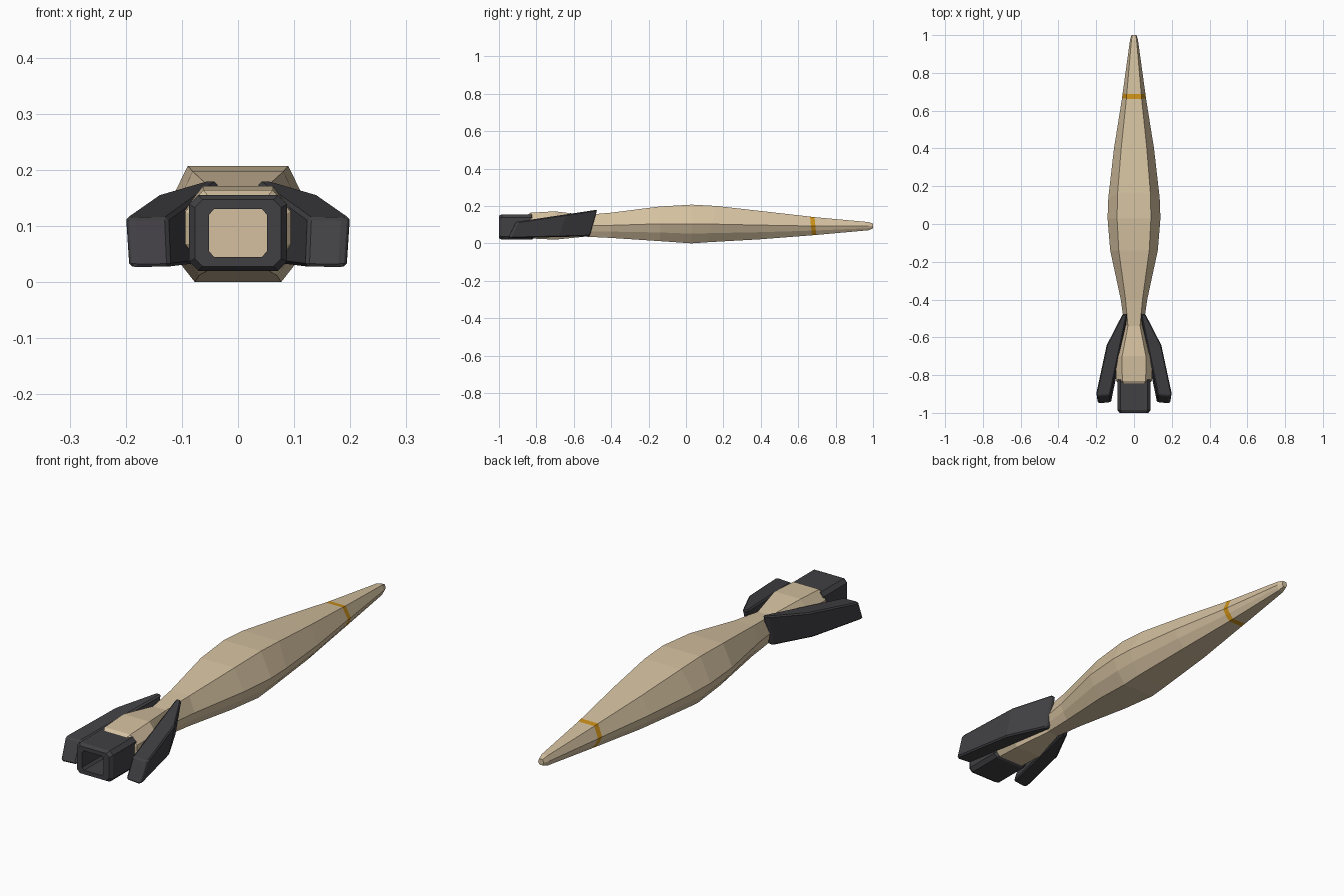
import bpy
import bmesh

cube = bpy.data.objects.get("Cube")
if cube:
    bpy.data.objects.remove(cube)


def material(name, colour):
    mat = bpy.data.materials.new(name)
    mat.use_nodes = True
    mat.diffuse_color = (*colour, 1)
    shader = next(n for n in mat.node_tree.nodes if n.type == "BSDF_PRINCIPLED")
    shader.inputs["Base Color"].default_value = (*colour, 1)
    shader.inputs["Roughness"].default_value = 0.7
    return mat


TAN = material("sand_tan", (0.66, 0.53, 0.35))
DARK = material("charcoal", (0.052, 0.05, 0.056))
AMBER = material("amber", (0.6, 0.28, 0.01))


def loft(name, rings, materials, cap_first=False, cap_last=False, painted=()):
    """Skin a row of equal rings; painted spans take the second material."""
    bm = bmesh.new()
    rows = [[bm.verts.new(p) for p in ring] for ring in rings]
    count = len(rows[0])
    for span, (a, b) in enumerate(zip(rows, rows[1:])):
        for i in range(count):
            j = (i + 1) % count
            face = bm.faces.new((a[i], a[j], b[j], b[i]))
            face.material_index = int(span in painted)
    if cap_first:
        bm.faces.new(rows[0][::-1])
    if cap_last:
        bm.faces.new(rows[-1])
    bmesh.ops.recalc_face_normals(bm, faces=bm.faces)
    # open shells: make sure the sides point outwards
    mesh = bpy.data.meshes.new(name)
    bm.to_mesh(mesh)
    bm.free()
    for mat in materials:
        mesh.materials.append(mat)
    obj = bpy.data.objects.new(name, mesh)
    bpy.context.collection.objects.link(obj)
    return obj


# Half profiles: (share of half width, share of height)
HULL = [(0.64, 1), (1, 0.5), (0.84, 0.25), (0.55, 0)]
TAIL = [(0.66, 1), (1, 0.72), (1, 0.3), (0.66, 0)]
BOX = [(0.82, 1), (1, 0.88), (1, 0.12), (0.82, 0)]


def section(profile, y, half, top, bottom, rake=0):
    height = top - bottom
    right = [(half * w, y + rake * height * (h - 0.5), bottom + height * h)
             for w, h in profile]
    return right + [(-x, yy, z) for x, yy, z in reversed(right)]


seam = section(HULL, 0.138, 0.136, 0.2, 0.006, 0.23)
waist = section(HULL, -0.54, 0.05, 0.152, 0.036)

# Long tapering nose with a painted band
nose = [section(HULL, *s) for s in (
    (1, 0.013, 0.106, 0.08),
    (0.975, 0.021, 0.114, 0.07),
    (0.692, 0.06, 0.14, 0.045, -0.1),
    (0.668, 0.063, 0.143, 0.043, -0.1),
    (0.4, 0.106, 0.173, 0.022),
)] + [seam]
loft("nose", nose, [TAN, AMBER], cap_first=True, painted=(2,))

# Main body, fullest just behind the seam
body = [seam] + [section(HULL, *s) for s in (
    (0.03, 0.14, 0.207, 0),
    (-0.14, 0.126, 0.197, 0.012),
    (-0.4, 0.07, 0.164, 0.029),
)] + [waist]
loft("body", body, [TAN])

# Tail section flaring out from the waist
tail = [waist] + [section(TAIL, *s) for s in (
    (-0.7, 0.095, 0.171, 0.02),
    (-0.83, 0.094, 0.164, 0.026),
    (-0.86, 0.07, 0.145, 0.035),
)]
loft("tail", tail, [TAN], cap_last=True)

# Hollow exhaust nozzle
nozzle = [section(BOX, *s) for s in (
    (-0.87, 0.052, 0.13, 0.045),
    (-0.815, 0.08, 0.148, 0.026),
    (-0.825, 0.087, 0.155, 0.02),
    (-0.985, 0.087, 0.155, 0.02),
    (-1, 0.077, 0.147, 0.028),
    (-1, 0.052, 0.13, 0.045),
    (-0.87, 0.052, 0.13, 0.045),
)]
loft("nozzle", nozzle, [DARK])

# Swept side fins, mirrored
plan = [(0.035, -0.475), (0.06, -0.475), (0.145, -0.64),
        (0.201, -0.9), (0.19, -0.912), (0.125, -0.905)]
fin_top = [(x, y, 0.18 + (y + 0.475) * 0.15) for x, y in plan]
fin_base = [(x * 0.97, y - 0.04, 0.038 + (y + 0.475) * 0.025) for x, y in plan]
fins = loft("side_fins", [fin_top, fin_base], [DARK], True, True)
bevel = fins.modifiers.new("soft_edges", "BEVEL")
bevel.width = 0.006
bevel.segments = 1
fins.modifiers.new("mirror", "MIRROR").use_mirror_merge = False
